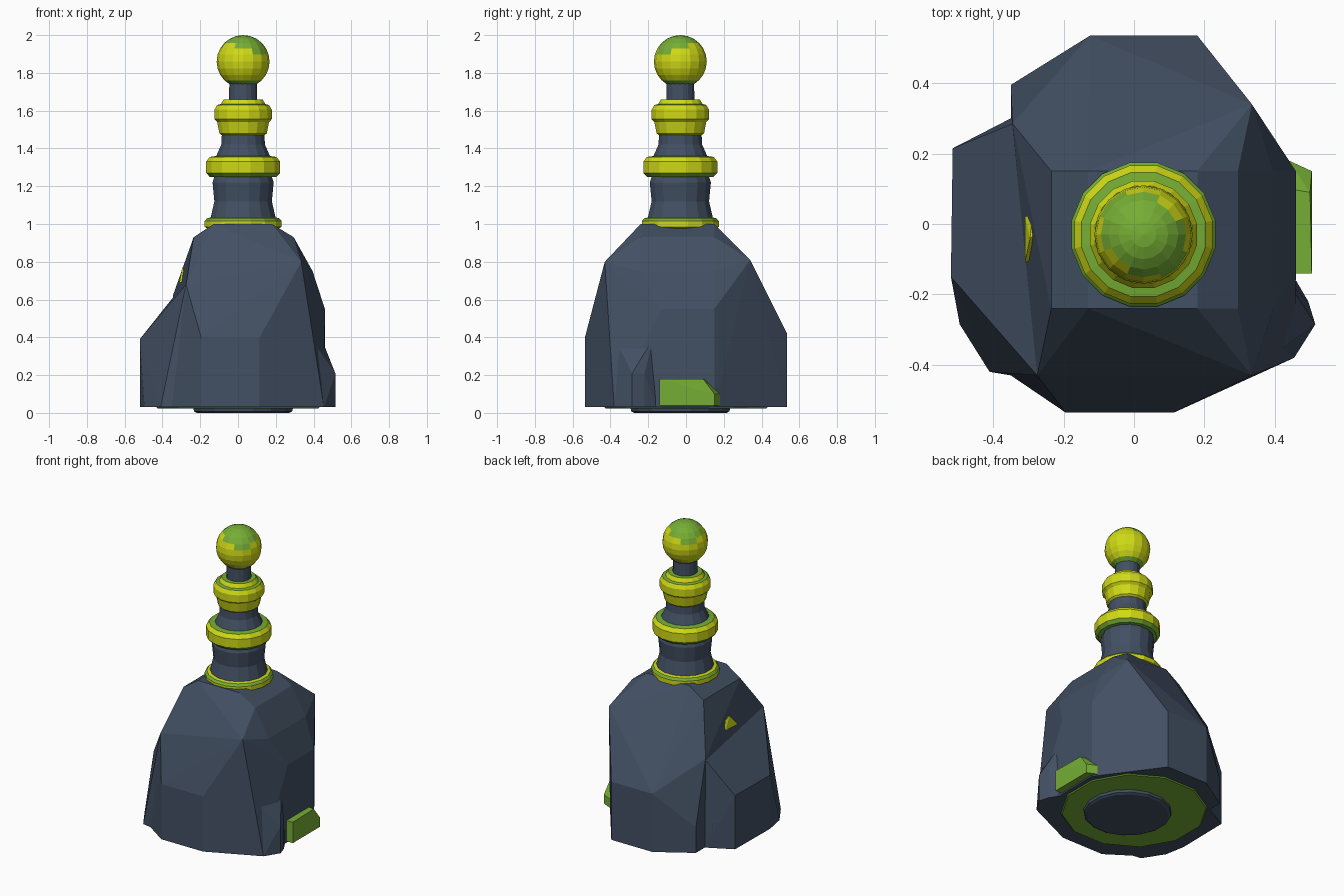
import bpy
import bmesh
from math import sin, cos, pi, atan2
from mathutils import Vector

cube = bpy.data.objects.get("Cube")
if cube:
    bpy.data.objects.remove(cube, do_unlink=True)

AXIS = Vector((0.027, -0.03, 0))
SIDES = 16


def material(name, color):
    mat = bpy.data.materials.new(name)
    mat.use_nodes = True
    mat.diffuse_color = (*color, 1)
    mat.node_tree.nodes["Principled BSDF"].inputs["Base Color"].default_value = (*color, 1)
    return mat


SLATE, GREEN, YELLOW = range(3)
PALETTE = [
    material("slate", (0.055, 0.08, 0.125)),
    material("moss_green", (0.18, 0.42, 0.035)),
    material("acid_yellow", (0.63, 0.70, 0.008)),
]


def finish(name, bm):
    bmesh.ops.recalc_face_normals(bm, faces=bm.faces)
    mesh = bpy.data.meshes.new(name)
    bm.to_mesh(mesh)
    bm.free()
    for mat in PALETTE:
        mesh.materials.append(mat)
    obj = bpy.data.objects.new(name, mesh)
    bpy.context.scene.collection.objects.link(obj)
    return obj


def hull(name, points, index=SLATE):
    """Faceted chunk: the convex hull of a few corner points."""
    bm = bmesh.new()
    verts = [bm.verts.new(p) for p in points]
    result = bmesh.ops.convex_hull(bm, input=verts)
    unused = [v for v in set(result["geom_interior"]) if isinstance(v, bmesh.types.BMVert)]
    bmesh.ops.delete(bm, geom=unused, context="VERTS")
    bmesh.ops.dissolve_limit(bm, angle_limit=0.03, verts=bm.verts, edges=bm.edges)
    for face in bm.faces:
        face.material_index = index
    return finish(name, bm)


def lathe(name, profile, center=AXIS, sides=SIDES):
    """Turned part; each profile entry is radius, height, colour of the band above."""
    bm = bmesh.new()
    rings = []
    for radius, height, _ in profile:
        angles = [2 * pi * (i + 0.5) / sides for i in range(sides)]
        rings.append([bm.verts.new(center + Vector((radius * cos(a), radius * sin(a), height)))
                      for a in angles])
    for low, high, entry in zip(rings, rings[1:], profile):
        for i in range(sides):
            j = (i + 1) % sides
            bm.faces.new((low[i], low[j], high[j], high[i])).material_index = entry[2]
    bm.faces.new(rings[0]).material_index = profile[0][2]
    bm.faces.new(rings[-1]).material_index = profile[-1][2]
    return finish(name, bm)


def column(outline, bottom, top):
    return [(x, y, z) for x, y in outline for z in (bottom, top)]


FLOOR = 0.03

# Main boulder: crown, shoulders and foot
boulder = column([(-0.125, 0.535), (0.18, 0.535)], FLOOR, 0.42)
boulder += column([(-0.195, -0.535), (0.115, -0.535)], FLOOR, 0.4)
boulder += column([(0.46, 0.15), (0.46, -0.13)], FLOOR, 0.55)
boulder += column([(-0.35, 0.395)], FLOOR, 0.2)
boulder += [(x, y, 1.0) for x in (-0.13, 0.18) for y in (-0.24, 0.15)]
boulder += [(x, y, 0.93) for x in (-0.235, 0.295) for y in (-0.24, 0.15)]
boulder += [(0.395, y, 0.75) for y in (-0.24, 0.15)]
boulder += [(0.335, -0.43, 0.8), (0.335, 0.34, 0.81), (-0.275, -0.43, 0.68),
            (-0.345, 0.285, 0.62), (-0.35, -0.43, FLOOR), (0.455, -0.38, FLOOR)]
hull("boulder", boulder)

# Side ledge bulging towards -x
ledge = column([(-0.52, -0.15), (-0.515, 0.215)], FLOOR, 0.39)
ledge += column([(-0.2, -0.3), (-0.2, 0.2)], FLOOR, 0.5)
ledge += [(-0.41, -0.42, FLOOR), (-0.495, -0.285, FLOOR), (-0.35, -0.43, FLOOR),
          (-0.275, -0.43, 0.68), (-0.345, 0.285, 0.61), (-0.35, 0.3, FLOOR)]
hull("side_ledge", ledge)

# Small broken pieces at the foot
spur = column([(0.515, -0.285), (0.495, -0.22)], FLOOR, 0.21)
spur += [(0.455, -0.38, FLOOR), (0.38, -0.3, FLOOR), (0.44, -0.17, 0.4),
         (0.46, -0.16, FLOOR), (0.38, -0.38, 0.4)]
hull("foot_spur", spur)
hull("foot_shard", column([(-0.47, 0.2), (-0.39, 0.28), (-0.33, 0.25)], FLOOR, 0.2)
     + [(-0.37, 0.24, 0.38)])

# Buried base showing through the rock
hull("base_patch", column([(0.505, -0.14), (0.44, -0.14), (0.44, 0.1), (0.5, 0.09)], 0.04, 0.18)
     + column([(0.505, 0.15), (0.44, 0.18)], 0.04, 0.1), GREEN)
hull("body_patch", [(-0.31, -0.11, 0.69), (-0.29, 0.03, 0.74), (-0.295, -0.04, 0.77),
                    (-0.31, 0.02, 0.70), (-0.24, -0.08, 0.70), (-0.24, 0.0, 0.74)], YELLOW)

# Underside: green plate and dark foot disc
lathe("base_plate", [(0.44, 0.024, GREEN), (0.45, 0.032, GREEN)], Vector(), 12)
lathe("foot_disc", [(0.25, 0, SLATE), (0.265, 0.008, SLATE), (0.27, 0.03, SLATE)])

# Turned stem with its collars
lathe("stem", [
    (0.16, 0.9, SLATE), (0.18, 0.97, YELLOW), (0.208, 0.985, YELLOW),
    (0.208, 1.015, GREEN), (0.195, 1.03, YELLOW), (0.175, 1.035, SLATE),
    (0.155, 1.12, SLATE), (0.165, 1.22, SLATE), (0.155, 1.25, GREEN),
    (0.18, 1.25, GREEN), (0.2, 1.27, YELLOW), (0.2, 1.33, YELLOW),
    (0.18, 1.355, GREEN), (0.145, 1.36, SLATE), (0.118, 1.42, SLATE),
    (0.115, 1.47, YELLOW), (0.128, 1.48, YELLOW), (0.14, 1.54, YELLOW),
    (0.155, 1.555, YELLOW), (0.155, 1.605, YELLOW), (0.14, 1.63, GREEN),
    (0.12, 1.635, YELLOW), (0.105, 1.66, GREEN), (0.076, 1.66, SLATE),
    (0.074, 1.76, SLATE),
])

# Ball on top, banded with an uneven colour edge
bm = bmesh.new()
bmesh.ops.create_uvsphere(bm, u_segments=SIDES, v_segments=12, radius=0.14)
for face in bm.faces:
    c = face.calc_center_median()
    wave = 0.025 * sin(2 * atan2(c.y, c.x))
    face.material_index = GREEN if c.z > 0.07 + wave or c.z < -0.085 else YELLOW
bmesh.ops.translate(bm, verts=bm.verts, vec=AXIS + Vector((0, 0, 1.86)))
finish("ball", bm)
